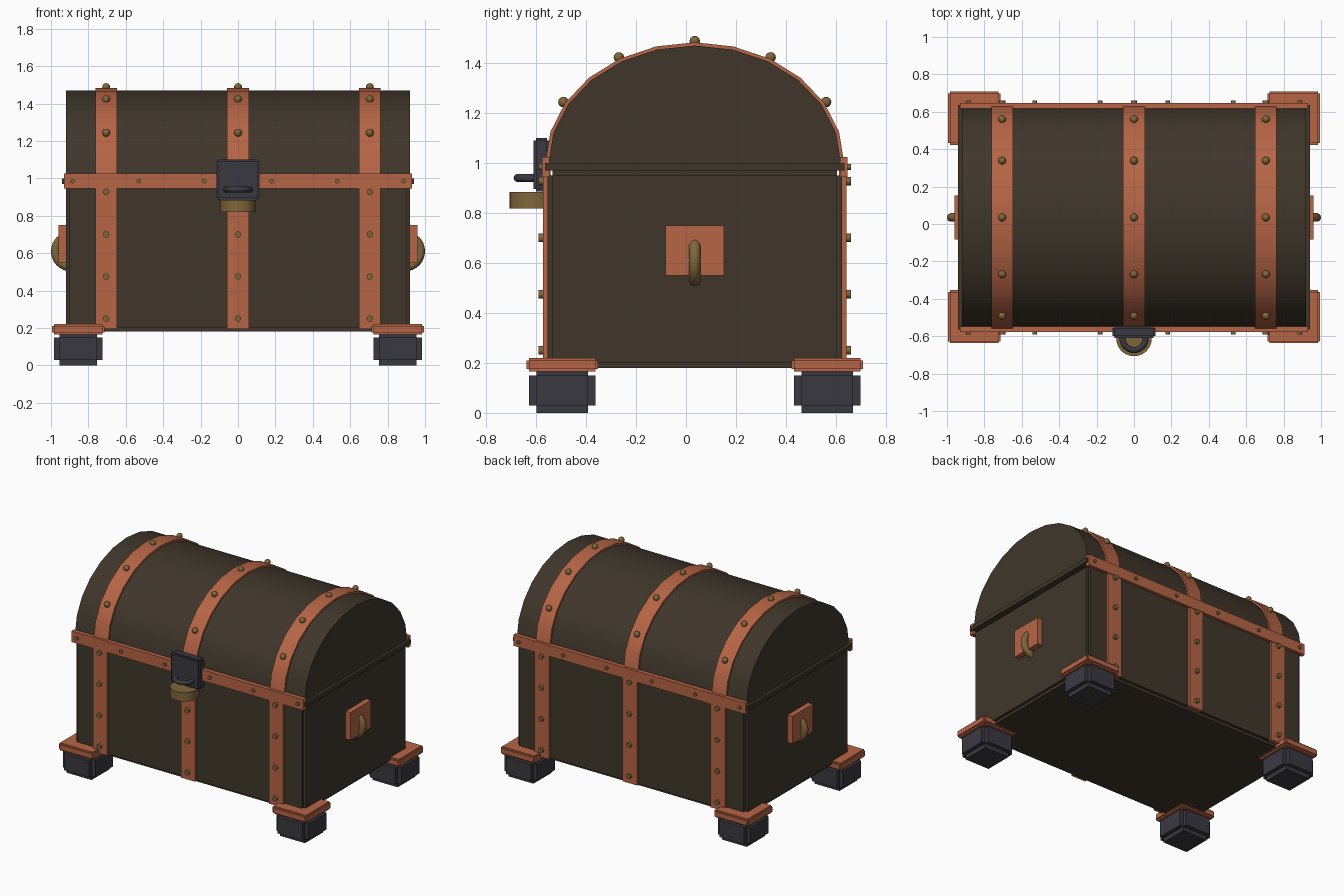
import bpy, bmesh
from math import sin, cos, pi, radians
from mathutils import Matrix, Vector

old = bpy.data.objects.get("Cube")
if old:
    bpy.data.objects.remove(old, do_unlink=True)

CY = 0.035  # depth centre of the chest body


def material(name, rgb):
    m = bpy.data.materials.new(name)
    m.use_nodes = True
    m.diffuse_color = (*rgb, 1)
    m.node_tree.nodes["Principled BSDF"].inputs["Base Color"].default_value = (*rgb, 1)
    return m


WOOD = material("dark wood", (0.050, 0.037, 0.024))
COPPER = material("copper", (0.47, 0.130, 0.060))
BRASS = material("brass", (0.215, 0.133, 0.042))
IRON = material("dark iron", (0.042, 0.040, 0.053))


def finish(name, bm, mat, smooth=False):
    bmesh.ops.recalc_face_normals(bm, faces=bm.faces)
    mesh = bpy.data.meshes.new(name)
    bm.to_mesh(mesh)
    bm.free()
    mesh.materials.append(mat)
    ob = bpy.data.objects.new(name, mesh)
    bpy.context.collection.objects.link(ob)
    if smooth:
        bpy.ops.object.select_all(action="DESELECT")
        ob.select_set(True)
        bpy.context.view_layer.objects.active = ob
        bpy.ops.object.shade_smooth_by_angle(angle=radians(35))
    return ob


def box(name, centre, size, mat, step=0):
    """Box; with a step, its edges are notched by raising each face off a core."""
    bm = bmesh.new()
    core = [s - 2 * step for s in size]
    place = Matrix.Translation(centre) @ Matrix.Diagonal((*core, 1))
    bmesh.ops.create_cube(bm, size=1, matrix=place)
    if step:
        bm.normal_update()
        for f in list(bm.faces):
            n = f.normal.copy()
            top = bmesh.ops.extrude_discrete_faces(bm, faces=[f])["faces"][0]
            bmesh.ops.translate(bm, verts=top.verts, vec=n * step)
    return finish(name, bm, mat)


def arch(name, x, width, a, b, mat):
    """Half-elliptical solid running along x."""
    bm = bmesh.new()
    vs = [bm.verts.new((x - width / 2, CY + a * cos(pi * i / 12), 1 + b * sin(pi * i / 12)))
          for i in range(13)]
    face = bm.faces.new(vs)
    new = bmesh.ops.extrude_face_region(bm, geom=[face])["geom"]
    bmesh.ops.translate(bm, vec=(width, 0, 0),
                        verts=[v for v in new if isinstance(v, bmesh.types.BMVert)])
    if face.is_valid is False or len([f for f in bm.faces if len(f.verts) == 13]) < 2:
        bm.faces.new(vs)
    return finish(name, bm, mat, True)


def disc(name, centre, r, depth, mat, axis="z", sides=24):
    bm = bmesh.new()
    turn = Matrix.Rotation(pi / 2, 4, "X") if axis == "y" else Matrix()
    bmesh.ops.create_cone(bm, cap_ends=True, segments=sides, radius1=r, radius2=r,
                          depth=depth, matrix=Matrix.Translation(centre) @ turn)
    return finish(name, bm, mat, True)


def ball(name, centre, r, mat):
    bm = bmesh.new()
    bmesh.ops.create_uvsphere(bm, u_segments=12, v_segments=8, radius=r,
                              matrix=Matrix.Translation(centre))
    return finish(name, bm, mat, True)


def ring(name, centre, major, minor, mat, rot=(0, 0, 0)):
    bpy.ops.mesh.primitive_torus_add(location=centre, rotation=rot, major_radius=major,
                                     minor_radius=minor, major_segments=32, minor_segments=10)
    ob = bpy.context.object
    ob.name = name
    ob.data.materials.append(mat)
    bpy.ops.object.shade_smooth_by_angle(angle=radians(60))


# Wooden body, lip and domed lid
box("chest_body", (0, CY, 0.575), (1.84, 1.18, 0.79), WOOD, 0.02)
box("lid_lip", (0, CY, 0.985), (1.88, 1.2, 0.03), WOOD)
arch("lid", 0, 1.84, 0.585, 0.47, WOOD)

# Copper straps with rivets
for x in (-0.705, 0, 0.705):
    arch("lid_strap", x, 0.115, 0.598, 0.483, COPPER)
    for deg in (30, 60, 90, 120, 150):
        t = radians(deg)
        ball("lid_rivet", (x, CY + 0.607 * cos(t), 1 + 0.488 * sin(t)), 0.021, BRASS)
    for side in (-1, 1):
        box("body_strap", (x, CY + side * 0.592, 0.6), (0.115, 0.03, 0.81), COPPER)
        for z in (0.25, 0.475, 0.7, 0.928):
            disc("strap_rivet", (x, CY + side * 0.608, z), 0.017, 0.036, BRASS, "y", 12)

# Horizontal bands along the seam
for side in (-1, 1):
    box("seam_band", (0, CY + side * 0.597, 0.985), (1.86, 0.03, 0.08), COPPER)
    for x in (-0.885, -0.53, -0.18, 0.18, 0.53, 0.885):
        disc("seam_rivet", (x, CY + side * 0.61, 0.985), 0.012, 0.03, BRASS, "y", 12)

# Feet with copper corner plates
for sx in (-1, 1):
    for sy in (-1, 1):
        x, y = sx * 0.855, CY + sy * 0.53
        box("foot", (x, y, 0.09), (0.26, 0.265, 0.18), IRON, 0.03)
        box("foot_plate", (x, y, 0.193), (0.28, 0.285, 0.055), COPPER, 0.01)

# End handles
for sx in (-1, 1):
    box("handle_plate", (sx * 0.935, CY, 0.65), (0.05, 0.235, 0.2), COPPER)
    ring("handle_ring", (sx * 0.893, CY, 0.61), 0.083, 0.024, BRASS, (pi / 2, 0, 0))

# Front lock
box("lock_case", (0, -0.578, 0.993), (0.23, 0.064, 0.215), IRON, 0.01)
ring("lock_loop", (0, -0.612, 0.94), 0.062, 0.016, IRON)
disc("lock_base", (0, -0.612, 0.852), 0.095, 0.066, BRASS)
